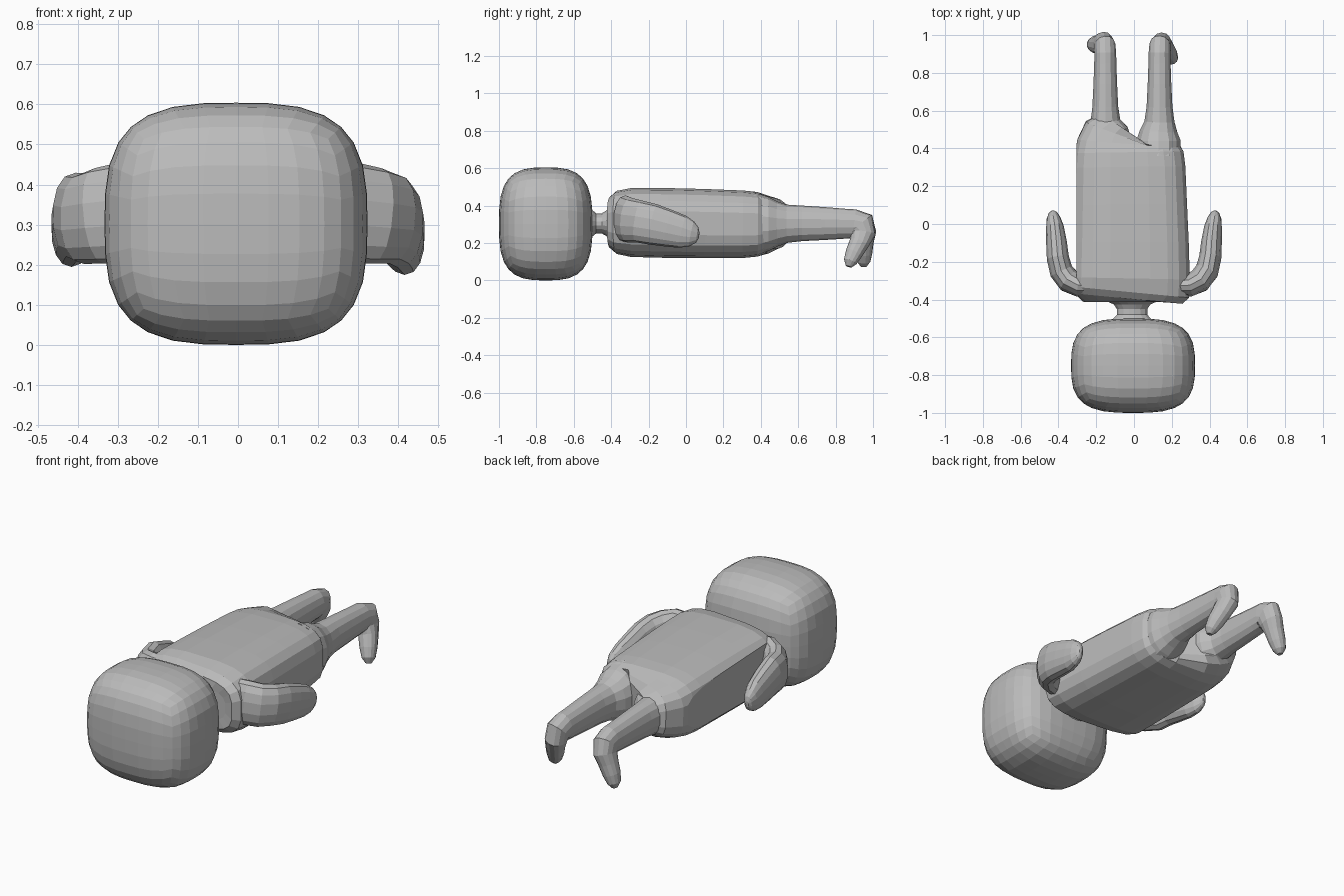
import bpy, bmesh
from math import cos, sin, tau
from mathutils import Vector

cube = bpy.data.objects.get("Cube")
if cube:
    bpy.data.objects.remove(cube)

grey = bpy.data.materials.new("plain grey")
grey.use_nodes = True
grey.diffuse_color = (0.5, 0.5, 0.5, 1)
grey.node_tree.nodes["Principled BSDF"].inputs["Base Color"].default_value = (0.5, 0.5, 0.5, 1)


def finish(name, bm):
    bmesh.ops.recalc_face_normals(bm, faces=bm.faces)
    mesh = bpy.data.meshes.new(name)
    bm.to_mesh(mesh)
    bm.free()
    mesh.materials.append(grey)
    obj = bpy.data.objects.new(name, mesh)
    bpy.context.collection.objects.link(obj)
    return obj


def power(v, p):
    return abs(v) ** (2 / p) * (1 if v >= 0 else -1)


def loft(rings, sides=16, p=2.0, fixed_up=False):
    """Skin superellipse rings (x, y, z, half width, half height) along their path."""
    bm = bmesh.new()
    centres = [Vector(r[:3]) for r in rings]
    loops = []
    for i, (c, ring) in enumerate(zip(centres, rings)):
        t = (centres[min(i + 1, len(rings) - 1)] - centres[max(i - 1, 0)]).normalized()
        if fixed_up:
            up = Vector((0, 0, 1))
            up = (up - t * up.dot(t)).normalized()
            side = t.cross(up)
        else:
            side = Vector((1, 0, 0))
            side = (side - t * side.dot(t)).normalized()
            up = side.cross(t)
        loops.append([bm.verts.new(c + side * ring[3] * power(cos(tau * (k + .5) / sides), p)
                                   + up * ring[4] * power(sin(tau * (k + .5) / sides), p))
                      for k in range(sides)])
    for a, b in zip(loops, loops[1:]):
        for k in range(sides):
            j = (k + 1) % sides
            bm.faces.new((a[k], a[j], b[j], b[k]))
    bm.faces.new(loops[0])
    bm.faces.new(loops[-1])
    return bm


# Head: gridded cube rounded into a soft box
bm = bmesh.new()
bmesh.ops.create_cube(bm, size=2)
bmesh.ops.subdivide_edges(bm, edges=bm.edges, cuts=7, use_grid_fill=True)
for v in bm.verts:
    n = sum(abs(c) ** 3.1 for c in v.co) ** (1 / 3.1)
    v.co = Vector((-.005, -.75, .302)) + Vector((v.co.x * .328, v.co.y * .25, v.co.z * .302)) / n
finish("head", bm)

# Neck: pinched spool between head and shoulders
finish("neck", loft([(-.01, -.56, .305, .24, .2), (-.01, -.525, .305, .17, .12),
                     (-.01, -.505, .305, .105, .075), (-.01, -.48, .305, .082, .055),
                     (-.01, -.45, .305, .082, .055), (-.01, -.425, .305, .1, .07),
                     (-.01, -.4, .305, .16, .1)]))

# Torso: rounded slab with one side sliced flat
bm = loft([(-.03, -.412, .31, .24, .09), (-.03, -.395, .31, .29, .14),
           (-.025, -.36, .31, .32, .17), (-.02, -.29, .31, .318, .186),
           (-.02, -.1, .307, .312, .188), (-.022, .1, .304, .305, .186),
           (-.024, .3, .3, .298, .182), (-.026, .38, .3, .29, .174),
           (-.026, .43, .3, .275, .157), (-.02, .46, .303, .25, .135),
           (-.01, .475, .303, .2, .1)], 20, 3.4)
cut = bmesh.ops.bisect_plane(bm, geom=bm.verts[:] + bm.edges[:] + bm.faces[:],
                             plane_co=(-.305, 0, 0), plane_no=(-1, 0, 0), clear_outer=True)
bmesh.ops.holes_fill(bm, edges=[e for e in bm.edges if e.is_boundary])
finish("torso", bm)

# Legs and feet: the toes of each foot turn a different way
for name, s, toes in (("left", 1, -.08), ("right", -1, 0)):
    x = .135 if s > 0 else .152
    finish(name + "_leg", loft([
        (s * .13, .36, .302, .12, .17), (s * .13, .44, .302, .12, .145),
        (s * .13, .49, .302, .102, .12), (s * x, .54, .303, .082, .102),
        (s * x, .62, .305, .07, .095), (s * x, .74, .304, .064, .088),
        (s * x, .85, .303, .06, .08), (s * x, .9, .302, .059, .078),
        (s * (x + .003), .935, .293, .058, .082), (s * (x + .01), .95 + toes * .05, .25, .055, .068),
        (s * (x + .03), .95 + toes * .3, .2, .05, .053), (s * (x + .05), .95 + toes * .65, .145, .045, .046),
        (s * (x + .065), .95 + toes * .9, .1, .034, .036), (s * (x + .07), .95 + toes, .074, .015, .016)],
        14, 2.2))

# Arms: out from the shoulder, then swept back along the body
for name, s, drop in (("left", 1, 0), ("right", -1, .02)):
    finish(name + "_arm", loft([
        (s * .2, -.33, .33, .05, .12), (s * .29, -.325, .33, .062, .125),
        (s * .345, -.3, .322, .066, .12), (s * .385, -.25, .315, .064, .113),
        (s * .403, -.18, .3 + drop, .06, .11), (s * .41, -.1, .28 + drop, .056, .1),
        (s * .418, -.02, .26 + drop, .048, .088), (s * .426, .03, .248 + drop, .037, .068),
        (s * .429, .06, .243 + drop, .022, .042), (s * .43, .07, .242 + drop, .008, .016)],
        14, 2.2, True))
